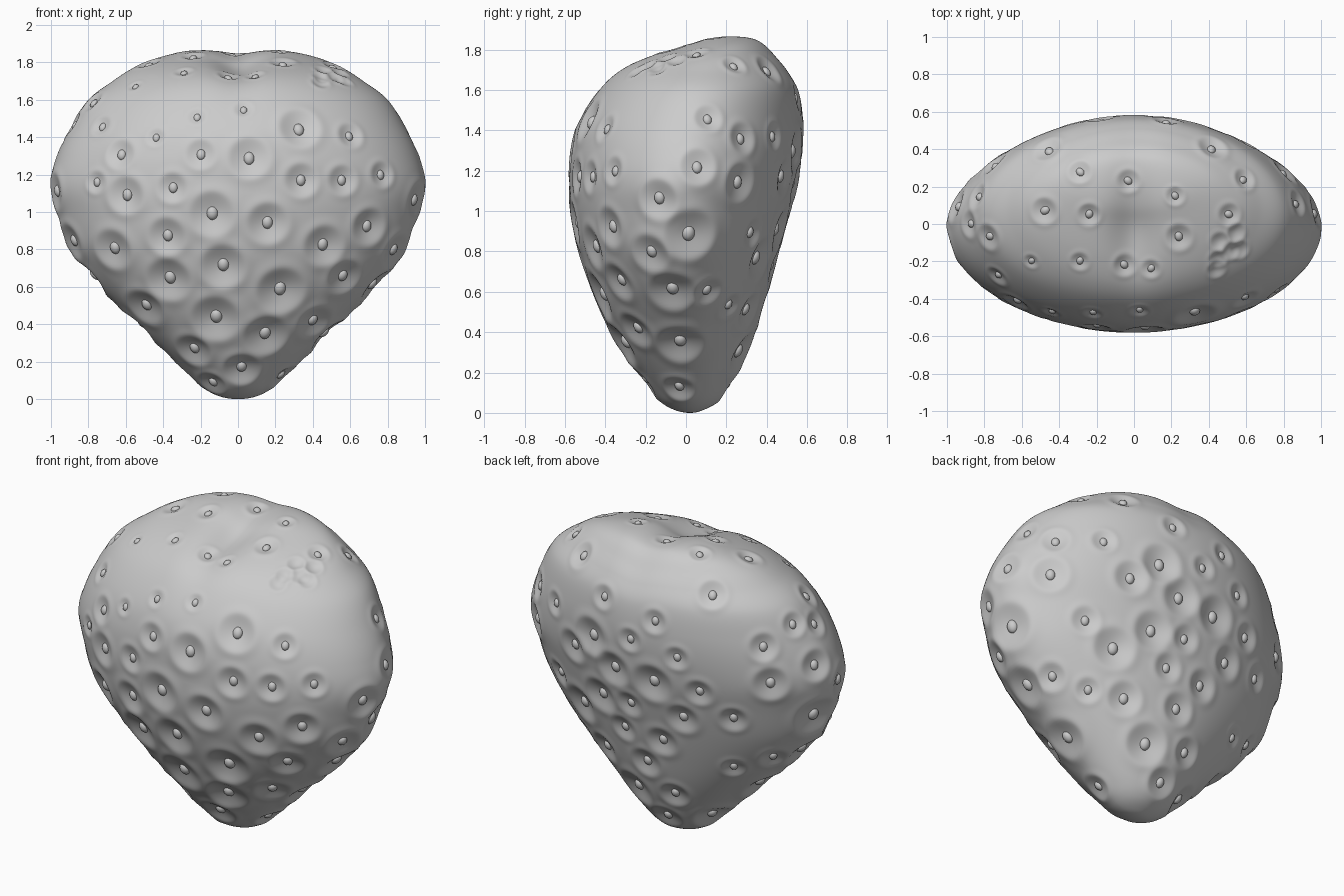
import bpy, bmesh, math, random
from mathutils import Vector, Matrix
from mathutils.bvhtree import BVHTree
from mathutils.kdtree import KDTree

if "Cube" in bpy.data.objects:
    bpy.data.objects.remove(bpy.data.objects["Cube"])

random.seed(4)

# Body profile: height, half width in x, front y, back y
ROWS = [
    (0.0, 0.0, 0.02, 0.02), (0.012, 0.09, -0.05, 0.08), (0.05, 0.17, -0.12, 0.15),
    (0.12, 0.25, -0.18, 0.21), (0.25, 0.385, -0.28, 0.28), (0.42, 0.56, -0.38, 0.35),
    (0.6, 0.74, -0.46, 0.405), (0.8, 0.895, -0.53, 0.46), (1.0, 0.965, -0.57, 0.515),
    (1.15, 1.0, -0.577, 0.55), (1.3, 0.965, -0.57, 0.575), (1.45, 0.895, -0.53, 0.58),
    (1.6, 0.80, -0.44, 0.56), (1.7, 0.67, -0.34, 0.51), (1.77, 0.56, -0.20, 0.455),
    (1.83, 0.41, -0.01, 0.40), (1.864, 0.23, 0.10, 0.34), (1.874, 0.0, 0.23, 0.23)]


def flip(r):
    return (r[0], -r[1], r[3], r[2])


PTS = [flip(ROWS[1])] + ROWS + [flip(ROWS[-2])]


def profile(t):
    """Smooth curve through the rows, t in 0..1."""
    s = t * (len(ROWS) - 1)
    i = min(int(s), len(ROWS) - 2)
    f = s - i
    a, b, c, d = PTS[i:i + 4]
    return [0.5 * (2 * q + (r - p) * f + (2 * p - 5 * q + 4 * r - u) * f * f
                   + (3 * q - p - 3 * r + u) * f ** 3) for p, q, r, u in zip(a, b, c, d)]


def body_point(t, ang):
    z, w, yf, yb = profile(t)
    top = min(1, max(0, (z - 1.2) / 0.6))
    top = top * top * (3 - 2 * top)
    c, s = math.cos(ang), math.sin(ang)
    n = (1.95 if s < 0 else 1.85) * (1 - top) + 1.95 * top
    r = (abs(c) ** n + abs(s) ** n) ** (-1 / n)
    x, y = w * r * c, (yf + yb) / 2 + (yb - yf) / 2 * r * s
    # shallow valley across the crown
    z -= 0.045 * top * math.exp(-(x / 0.12) ** 2 - ((y + 0.03) / 0.22) ** 2)
    z -= 0.02 * top * math.exp(-(x / 0.12) ** 2)
    return Vector((x, y, z))


# Body mesh
N, M = 380, 270
bm = bmesh.new()
low = bm.verts.new(body_point(0, 0))
rings = [[bm.verts.new(body_point(j / M, 2 * math.pi * i / N)) for i in range(N)]
         for j in range(1, M)]
high = bm.verts.new(body_point(1, 0))
for i in range(N):
    k = (i + 1) % N
    bm.faces.new((low, rings[0][k], rings[0][i]))
    bm.faces.new((high, rings[-1][i], rings[-1][k]))
    for a, b in zip(rings, rings[1:]):
        bm.faces.new((a[i], a[k], b[k], b[i]))
bm.normal_update()
bm.verts.ensure_lookup_table()
tree = BVHTree.FromBMesh(bm)
kd = KDTree(len(bm.verts))
for i, v in enumerate(bm.verts):
    kd.insert(v.co, i)
kd.balance()

# Dimple places seen from the front (x, z, radius)
FRONT = [(.33, 1.45, .11), (.06, 1.29, .11), (-.2, 1.31, .08), (-.63, 1.31, .08), (-.35, 1.13, .08),
         (-.6, 1.09, .1), (-.14, .99, .12), (.34, 1.17, .09), (.56, 1.17, .08), (.77, 1.2, .07),
         (.16, .94, .11), (.7, .92, .1), (-.38, .87, .1), (-.67, .8, .11), (.46, .82, .11),
         (-.08, .71, .12), (-.37, .64, .12), (.23, .58, .13), (.57, .65, .1), (-.5, .49, .11),
         (-.12, .43, .13), (.15, .34, .12), (.41, .41, .1), (-.24, .26, .1), (.02, .16, .1),
         (.24, .12, .08), (-.14, .08, .08), (.6, 1.41, .07), (-.22, 1.51, .05), (-.44, 1.4, .05),
         (.03, 1.55, .05), (-.76, 1.16, .06)]
# From the right (y, z, radius)
SIDE = [(.06, 1.22, .09), (.02, .88, .13), (-.14, 1.06, .1), (-.18, .79, .1), (-.07, .6, .12),
        (-.03, .34, .12), (.33, .89, .08), (.27, 1.14, .1), (.28, 1.36, .08), (.11, 1.46, .07),
        (-.04, 1.42, .07), (-.32, 1.41, .06), (-.23, .41, .1), (.11, .6, .08), (.22, .53, .07)]
# From the top (x, y, radius)
TOP = [(-.46, .4, .08), (.42, .41, .08), (-.29, .28, .06), (-.03, .23, .06), (.22, .15, .05),
       (-.48, .07, .07), (-.24, .05, .06), (.24, -.07, .07), (.51, .05, .06), (.59, .24, .06),
       (-.29, -.2, .05), (-.05, -.22, .06), (.09, -.24, .05), (-.55, -.2, .04), (-.78, -.07, .07)]

dimples = []


def add_dimple(origin, direction, r, gap=0.15, seed=True):
    hit, normal, _, _ = tree.ray_cast(Vector(origin), Vector(direction))
    if hit and all((hit - d[0]).length > gap for d in dimples):
        dimples.append((hit, normal, r, seed))


for x, z, r in FRONT:
    add_dimple((x, -3, z), (0, 1, 0), r, 0.1)
for y, z, r in SIDE:
    add_dimple((3, y, z), (-1, 0, 0), r, 0.16)
    add_dimple((-3, y + .04, z + .05), (1, 0, 0), r, 0.16)
for x, y, r in TOP:
    add_dimple((x, y, 4), (0, 0, -1), r, 0.1)
# staggered rows on the back
for j in range(8):
    for i in range(-3, 4):
        x = (i + 0.5 * (j % 2)) * 0.29 + random.uniform(-.04, .04)
        z = 0.13 + j * 0.2 + random.uniform(-.04, .04)
        add_dimple((x, 3, z), (0, -1, 0), random.uniform(.08, .12) if z < 1.3 else .07, 0.21)
# cluster of tiny pits on the shoulder
for i in range(3):
    for j in range(3):
        add_dimple((.44 + .06 * i + random.uniform(-.02, .02),
                    -.25 + .07 * j + .03 * i + random.uniform(-.02, .02), 4),
                   (0, 0, -1), .05, 0.05, False)

# Press in the dimples, with a soft swell around each
push = {}
for p, n, r, seed in dimples:
    for co, i, dist in kd.find_range(p, r * 1.6):
        u = dist / (1.1 * r)
        d = -0.24 * r * max(0, 1 - u * u) ** 2
        d += 0.04 * r * math.exp(-((u - 1.0) / 0.25) ** 2)
        push[i] = push.get(i, Vector()) + n * d
for i, d in push.items():
    bm.verts[i].co += d


def finish(bmesh_data, name):
    for f in bmesh_data.faces:
        f.smooth = True
    me = bpy.data.meshes.new(name)
    bmesh_data.to_mesh(me)
    bmesh_data.free()
    bpy.context.collection.objects.link(bpy.data.objects.new(name, me))


finish(bm, "berry_body")

# Seeds at the bottom of the dimples
sb = bmesh.new()
for p, n, r, seed in dimples:
    if seed:
        s = 0.012 + 0.18 * r
        turn = n.to_track_quat('Z', 'Y').to_matrix().to_4x4()
        bmesh.ops.create_uvsphere(
            sb, u_segments=16, v_segments=10, radius=s,
            matrix=Matrix.Translation(p - n * 0.25 * r) @ turn @ Matrix.Diagonal((.9, 1.1, .75, 1)))
finish(sb, "seeds")
